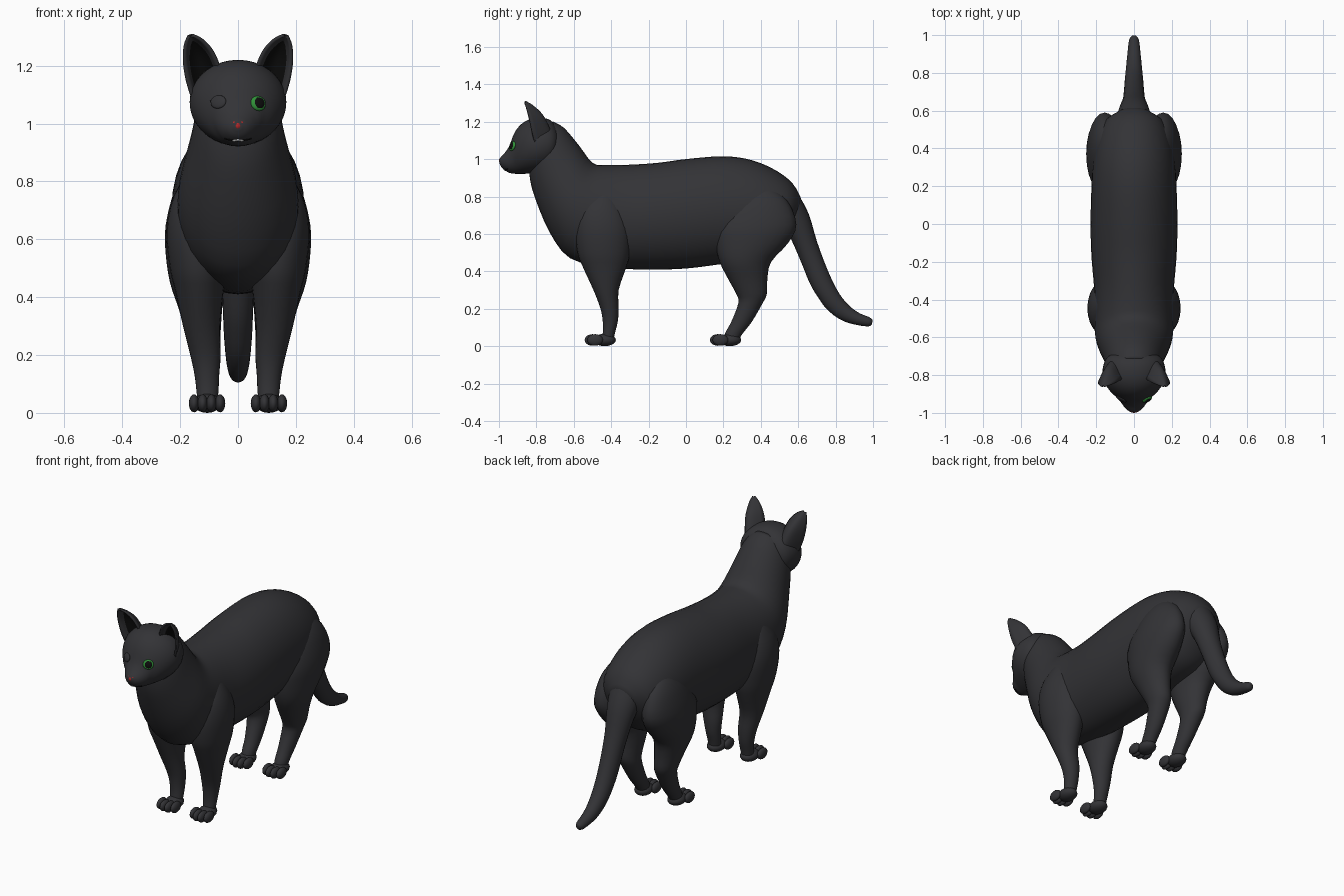
import bpy, bmesh, math
from mathutils import Vector, Matrix

if "Cube" in bpy.data.objects:
    bpy.data.objects.remove(bpy.data.objects["Cube"])


def material(name, rgb):
    m = bpy.data.materials.new(name)
    m.diffuse_color = (*rgb, 1)
    m.use_nodes = True
    m.node_tree.nodes["Principled BSDF"].inputs["Base Color"].default_value = m.diffuse_color
    return m


FUR = material("dark_fur", (0.033, 0.033, 0.037))
BLACK = material("black", (0.004, 0.004, 0.004))
GREEN = material("green", (0.03, 0.28, 0.04))
RED = material("red", (0.45, 0.02, 0.02))
PALE = material("pale", (0.6, 0.6, 0.6))


def make(name, bm, mat, mirror=False):
    bmesh.ops.recalc_face_normals(bm, faces=bm.faces)
    me = bpy.data.meshes.new(name)
    bm.to_mesh(me)
    bm.free()
    me.polygons.foreach_set("use_smooth", [True] * len(me.polygons))
    me.materials.append(mat)
    ob = bpy.data.objects.new(name, me)
    bpy.context.collection.objects.link(ob)
    if mirror:
        ob.modifiers.new("mirror", 'MIRROR').use_mirror_merge = False
    return ob


def spline(rows, k):
    """Catmull-Rom through rows of numbers, k steps per span."""
    out, n = [], len(rows)
    for i in range(n - 1):
        p = [rows[max(0, min(n - 1, i + d))] for d in (-1, 0, 1, 2)]
        for s in range(k):
            t = s / k
            out.append([0.5 * (2 * b + (c - a) * t + (2 * a - 5 * b + 4 * c - d) * t * t
                               + (3 * b - a - 3 * c + d) * t ** 3) for a, b, c, d in zip(*p)])
    return out + [list(rows[-1])]


def loft(name, rows, mat=FUR, n=28, k=3, mirror=False):
    """Rows: y,z of one edge, y,z of the opposite edge, half width, centre x."""
    bm = bmesh.new()
    rings = []
    for ya, za, yb, zb, w, cx in spline(rows, k):
        ring = []
        for j in range(n):
            a = 2 * math.pi * j / n
            c = math.cos(a) / 2
            ring.append(bm.verts.new((cx + w * math.sin(a), (ya + yb) / 2 + c * (ya - yb),
                                      (za + zb) / 2 + c * (za - zb))))
        rings.append(ring)
    for r, q in zip(rings, rings[1:]):
        for j in range(n):
            bm.faces.new((r[j], r[(j + 1) % n], q[(j + 1) % n], q[j]))
    bm.faces.new(rings[0])
    bm.faces.new(rings[-1])
    return make(name, bm, mat, mirror)


def blob(bm, c, r, rot=None):
    m = Matrix.Translation(c) @ (rot or Matrix()) @ Matrix.Diagonal((*r, 1))
    bmesh.ops.create_uvsphere(bm, u_segments=16, v_segments=10, radius=1, matrix=m)


# Torso with neck, from head to rump
loft("torso", [(ya, za, yb, zb, w, 0) for ya, za, yb, zb, w in (
    (-.71, 1.20, -.84, .98, .12), (-.65, 1.165, -.835, .90, .143), (-.57, 1.07, -.81, .80, .165),
    (-.50, .98, -.73, .61, .20), (-.43, .968, -.62, .47, .21), (-.30, .97, -.42, .42, .21),
    (-.15, .98, -.2, .41, .225), (0, 1.0, 0, .415, .23), (.2, 1.015, .2, .44, .225),
    (.35, .995, .36, .46, .215), (.48, .94, .47, .50, .19), (.57, .87, .54, .58, .145),
    (.615, .79, .585, .66, .07))], n=36)

# Tail
loft("tail", [(*r, 0) for r in (
    (.50, .66, .59, .83, .10), (.555, .585, .655, .71, .08), (.615, .45, .70, .56, .06),
    (.66, .34, .76, .40, .053), (.70, .27, .82, .28, .049), (.76, .19, .88, .21, .043),
    (.85, .13, .93, .175, .036), (.97, .105, .98, .155, .026), (.995, .12, .998, .14, .01))], n=20)


# Legs: z, front y, back y, inner x, outer x
def legs(name, rows):
    loft(name, [(yf, z, yb, z, (xo - xi) / 2, (xo + xi) / 2) for z, yf, yb, xi, xo in rows], n=24, mirror=True)


legs("front_legs", (
    (.88, -.45, -.41, .10, .15), (.75, -.56, -.34, .08, .222), (.63, -.59, -.30, .06, .247),
    (.50, -.58, -.30, .04, .236), (.42, -.55, -.32, .05, .217), (.30, -.495, -.36, .062, .19),
    (.20, -.457, -.36, .06, .165), (.13, -.445, -.365, .065, .15), (.07, -.445, -.38, .068, .143),
    (.015, -.455, -.39, .075, .137)))
legs("hind_legs", (
    (.87, .37, .43, .10, .15), (.78, .26, .54, .08, .215), (.65, .17, .59, .06, .25),
    (.55, .16, .545, .05, .25), (.45, .18, .455, .05, .235), (.36, .225, .435, .055, .205),
    (.28, .268, .432, .06, .182), (.23, .28, .41, .06, .168), (.13, .242, .352, .065, .15),
    (.07, .21, .305, .068, .143), (.015, .20, .27, .075, .137)))

# Paws with four toes
for name, y in (("front_paws", -.44), ("hind_paws", .23)):
    bm = bmesh.new()
    blob(bm, (.107, y + .005, .033), (.048, .06, .033))
    for i in range(4):
        back = .014 if i in (0, 3) else 0
        blob(bm, (.062 + .03 * i, y - .06 + back, .033), (.018, .042, .031))
    make(name, bm, FUR, True)

# Head: y, top z, bottom z, half width
head = loft("head", [(y, zt, y, zb, w, 0) for y, zt, zb, w in (
    (-.998, 1.0, .98, .012), (-.987, 1.015, .957, .033), (-.968, 1.035, .94, .052),
    (-.945, 1.07, .927, .069), (-.92, 1.135, .922, .09), (-.89, 1.178, .921, .122),
    (-.85, 1.207, .922, .15), (-.80, 1.22, .925, .167), (-.74, 1.215, .94, .16),
    (-.70, 1.185, .98, .135), (-.67, 1.13, 1.04, .07))], n=36)


# Ears: inner x,z, outer x,z, rim y, depth of the cup
def ear(name, mat, depth, inset):
    rows = spline(((.06, 1.17, .158, 1.09, -.81, .09), (.07, 1.21, .176, 1.15, -.825, .085),
                   (.092, 1.255, .186, 1.215, -.838, .068), (.125, 1.29, .183, 1.27, -.852, .035),
                   (.158, 1.306, .17, 1.303, -.863, .008)), 4)
    bm, n, grid = bmesh.new(), 12, []
    for xi, zi, xo, zo, y, d in rows:
        a, b = Vector((xi, y, zi)), Vector((xo, y, zo))
        line = []
        for j in range(n + 1):
            u = (2 * j / n - 1) * inset
            p = a.lerp(b, (u + 1) / 2)
            p.y += d * depth * math.cos(u * math.pi / 2)
            line.append(bm.verts.new(p))
        grid.append(line)
    for r, q in zip(grid, grid[1:]):
        for j in range(n):
            bm.faces.new((r[j], r[j + 1], q[j + 1], q[j]))
    return make(name, bm, mat, True)


shell = ear("ears", FUR, 1.0, 1.0)
solid = shell.modifiers.new("thickness", 'SOLIDIFY')
solid.thickness, solid.offset = .01, 0
ear("ear_linings", BLACK, .72, .88)

# Face details are laid on the head surface
bpy.context.view_layer.update()


def on_face(x, z):
    hit, loc, nor, _ = head.ray_cast(Vector((x, -2, z)), Vector((0, 1, 0)))
    return loc, nor


def spot(name, x, z, r, mat, lift=0):
    loc, nor = on_face(x, z)
    bm = bmesh.new()
    blob(bm, loc + nor * lift, r, nor.to_track_quat('Z', 'Y').to_matrix().to_4x4())
    make(name, bm, mat)


def line(name, pts, thick, mat):
    cu = bpy.data.curves.new(name, 'CURVE')
    cu.dimensions = '3D'
    cu.bevel_depth, cu.bevel_resolution = thick, 2
    s = cu.splines.new('POLY')
    s.points.add(len(pts) - 1)
    for p, (x, z) in zip(s.points, pts):
        p.co = (*on_face(x, z)[0], 1)
    cu.materials.append(mat)
    bpy.context.collection.objects.link(bpy.data.objects.new(name, cu))


spot("open_eye", .07, 1.07, (.029, .027, .011), GREEN)
spot("pupil", .071, 1.07, (.02, .02, .008), BLACK, .006)
spot("closed_eyelid", -.068, 1.075, (.03, .024, .008), FUR)
line("wink_line", [(-.068 + .026 * t / 4, 1.084 - .008 * (t / 4) ** 2) for t in range(-4, 5)], .004, BLACK)
line("mouth", [(.045 * t / 4, .942 + .006 * (t / 4) ** 2) for t in range(-4, 5)], .003, BLACK)
line("lip", [(.018 * t / 2, .944 - .003 * (t / 2) ** 2) for t in range(-2, 3)], .004, PALE)

# Nose: a rounded triangle pad
bm = bmesh.new()
blob(bm, (-.011, -.984, 1.001), (.011, .01, .009))
blob(bm, (.011, -.984, 1.001), (.011, .01, .009))
blob(bm, (0, -.99, .992), (.012, .011, .013))
make("nose", bm, RED)
